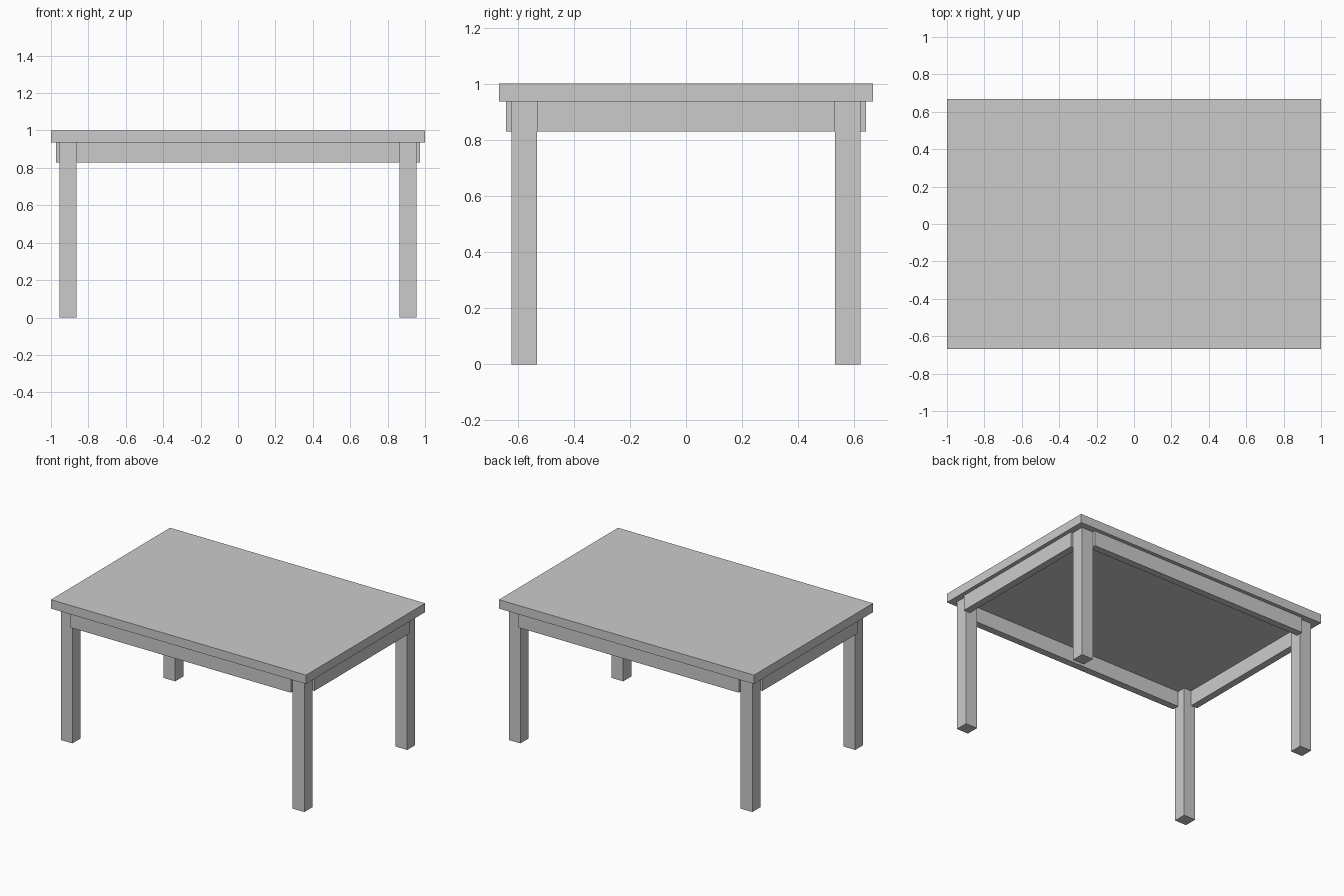
import bpy

if "Cube" in bpy.data.objects:
    bpy.data.objects.remove(bpy.data.objects["Cube"])


def box(name, x, y, z):
    """Axis-aligned box from (min, max) ranges."""
    spans = (x, y, z)
    bpy.ops.mesh.primitive_cube_add(size=1, location=[(a + b) / 2 for a, b in spans])
    ob = bpy.context.object
    ob.name = name
    ob.scale = [b - a for a, b in spans]
    bpy.ops.object.transform_apply(location=False, rotation=False, scale=True)
    return ob


def side(sign, inner, outer):
    return tuple(sorted((sign * inner, sign * outer)))


TOP_Z = 0.937            # underside of the table top
LEG_X = (0.864, 0.955)   # leg footprint
LEG_Y = (0.531, 0.621)
APRON_Z = (0.829, TOP_Z)
APRON_T = 0.05

# Table top
box("table_top", (-1, 1), (-0.667, 0.667), (TOP_Z, 1))

# Four square legs
for sy, depth in ((-1, "front"), (1, "back")):
    for sx, hand in ((-1, "left"), (1, "right")):
        box(f"{depth}_{hand}_leg", side(sx, *LEG_X), side(sy, *LEG_Y), (0, TOP_Z))

# Aprons between the legs, standing slightly proud of them
for s, long_name, short_name in ((-1, "front", "left"), (1, "back", "right")):
    box(f"{long_name}_apron", (-LEG_X[0], LEG_X[0]), side(s, 0.641 - APRON_T, 0.641), APRON_Z)
    box(f"{short_name}_apron", side(s, 0.972 - APRON_T, 0.972), (-LEG_Y[0], LEG_Y[0]), APRON_Z)
